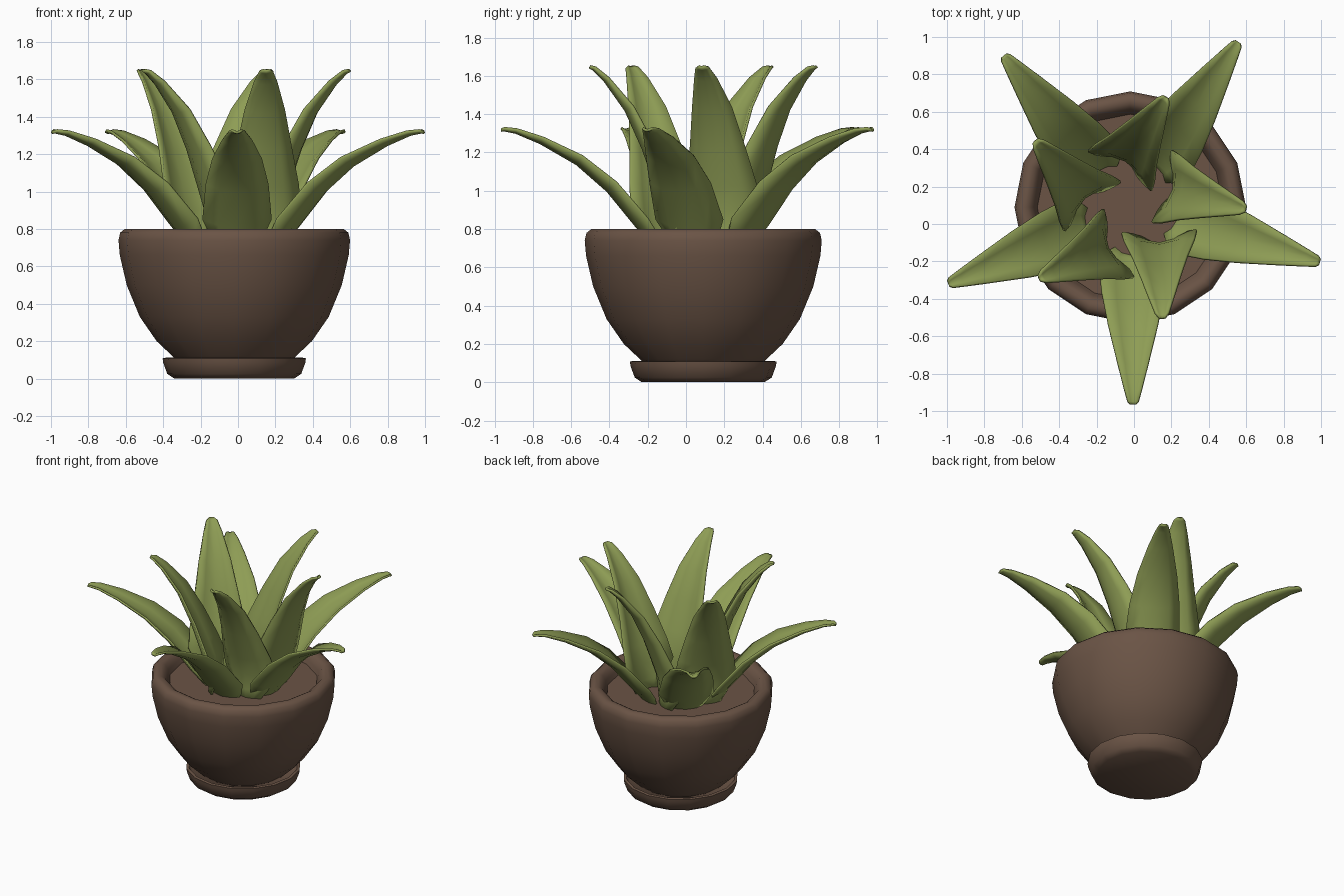
import bpy, bmesh, math
from mathutils import Vector, Matrix

cube = bpy.data.objects.get("Cube")
if cube:
    bpy.data.objects.remove(cube, do_unlink=True)

CENTRE = Vector((-0.02, 0.09, 0))


def material(name, rgb):
    m = bpy.data.materials.new(name)
    m.use_nodes = True
    m.diffuse_color = (*rgb, 1)
    m.node_tree.nodes["Principled BSDF"].inputs["Base Color"].default_value = (*rgb, 1)
    return m


brown = material("brown clay", (0.145, 0.088, 0.060))
green = material("leaf green", (0.270, 0.335, 0.090))


def finish(bm, name, mat):
    mesh = bpy.data.meshes.new(name)
    bm.to_mesh(mesh)
    bm.free()
    mesh.materials.append(mat)
    obj = bpy.data.objects.new(name, mesh)
    bpy.context.collection.objects.link(obj)
    bpy.ops.object.select_all(action="DESELECT")
    obj.select_set(True)
    bpy.context.view_layer.objects.active = obj
    bpy.ops.object.shade_smooth_by_angle(angle=math.radians(60))
    return obj


def lathe(name, profile, mat, sides=16):
    """Spin a (radius, height) profile that starts and ends on the axis."""
    bm = bmesh.new()
    verts = [bm.verts.new((r, 0, z)) for r, z in profile]
    edges = [bm.edges.new(pair) for pair in zip(verts, verts[1:])]
    bmesh.ops.spin(bm, geom=verts + edges, axis=(0, 0, 1), cent=(0, 0, 0),
                   steps=sides, angle=math.tau)
    bmesh.ops.remove_doubles(bm, verts=bm.verts, dist=0.0005)
    bmesh.ops.recalc_face_normals(bm, faces=bm.faces)
    bmesh.ops.translate(bm, verts=bm.verts, vec=CENTRE)
    finish(bm, name, mat)


def leaf(name, path, angle, lateral):
    """Loft a trough along (radius, height, half width) stations."""
    bm = bmesh.new()
    across = (-1, -0.55, 0, 0.55, 1)
    pts = [Vector((r, 0, z)) for r, z, w in path]
    rows = []
    for i, (r, z, w) in enumerate(path):
        tangent = (pts[min(i + 1, len(pts) - 1)] - pts[max(i - 1, 0)]).normalized()
        inward = Vector((-tangent.z, 0, tangent.x))
        rows.append([bm.verts.new(pts[i] + inward * (0.38 * w * t * t)
                                  + Vector((0, lateral + w * t, 0))) for t in across])
    for a, b in zip(rows, rows[1:]):
        for j in range(len(across) - 1):
            bm.faces.new((a[j], b[j], b[j + 1], a[j + 1]))
    turn = Matrix.Translation(CENTRE) @ Matrix.Rotation(math.radians(angle), 4, "Z")
    bmesh.ops.transform(bm, matrix=turn, verts=bm.verts)
    thick = finish(bm, name, green).modifiers.new("thickness", "SOLIDIFY")
    thick.thickness = 0.014
    thick.offset = 0


# Bowl with a rounded rim, its foot dish and the soil
lathe("pot", [(0, 0.09), (0.30, 0.09), (0.33, 0.12), (0.415, 0.20), (0.505, 0.33),
              (0.575, 0.50), (0.612, 0.66), (0.619, 0.74), (0.610, 0.78), (0.585, 0.80),
              (0.555, 0.80), (0.53, 0.785), (0.51, 0.75), (0.485, 0.68), (0, 0.68)], brown)
lathe("saucer", [(0, 0), (0.32, 0), (0.358, 0.025), (0.38, 0.085), (0.383, 0.108),
                 (0.365, 0.112), (0.345, 0.085), (0, 0.085)], brown)
lathe("soil", [(0, 0.69), (0.488, 0.69), (0.497, 0.72), (0, 0.72)], brown)

# Two whorls of five leaves, each leaf narrowing to its root
OUTER = [(0.23, 0.67, 0.08), (0.28, 0.735, 0.14), (0.345, 0.81, 0.182), (0.50, 1.00, 0.165),
         (0.66, 1.14, 0.13), (0.85, 1.25, 0.08), (0.98, 1.305, 0.045), (1.04, 1.317, 0.028),
         (1.055, 1.315, 0.014)]
INNER = [(0.20, 0.67, 0.06), (0.20, 0.78, 0.14), (0.21, 0.90, 0.20), (0.25, 1.02, 0.185),
         (0.32, 1.22, 0.145), (0.41, 1.42, 0.105), (0.52, 1.575, 0.06), (0.58, 1.635, 0.035),
         (0.60, 1.646, 0.016)]
for k in range(5):
    leaf(f"outer_leaf_{k + 1}", OUTER, -90 + 73 * k, 0.015)
    leaf(f"inner_leaf_{k + 1}", INNER, -88 + 73 * k, 0.15)
